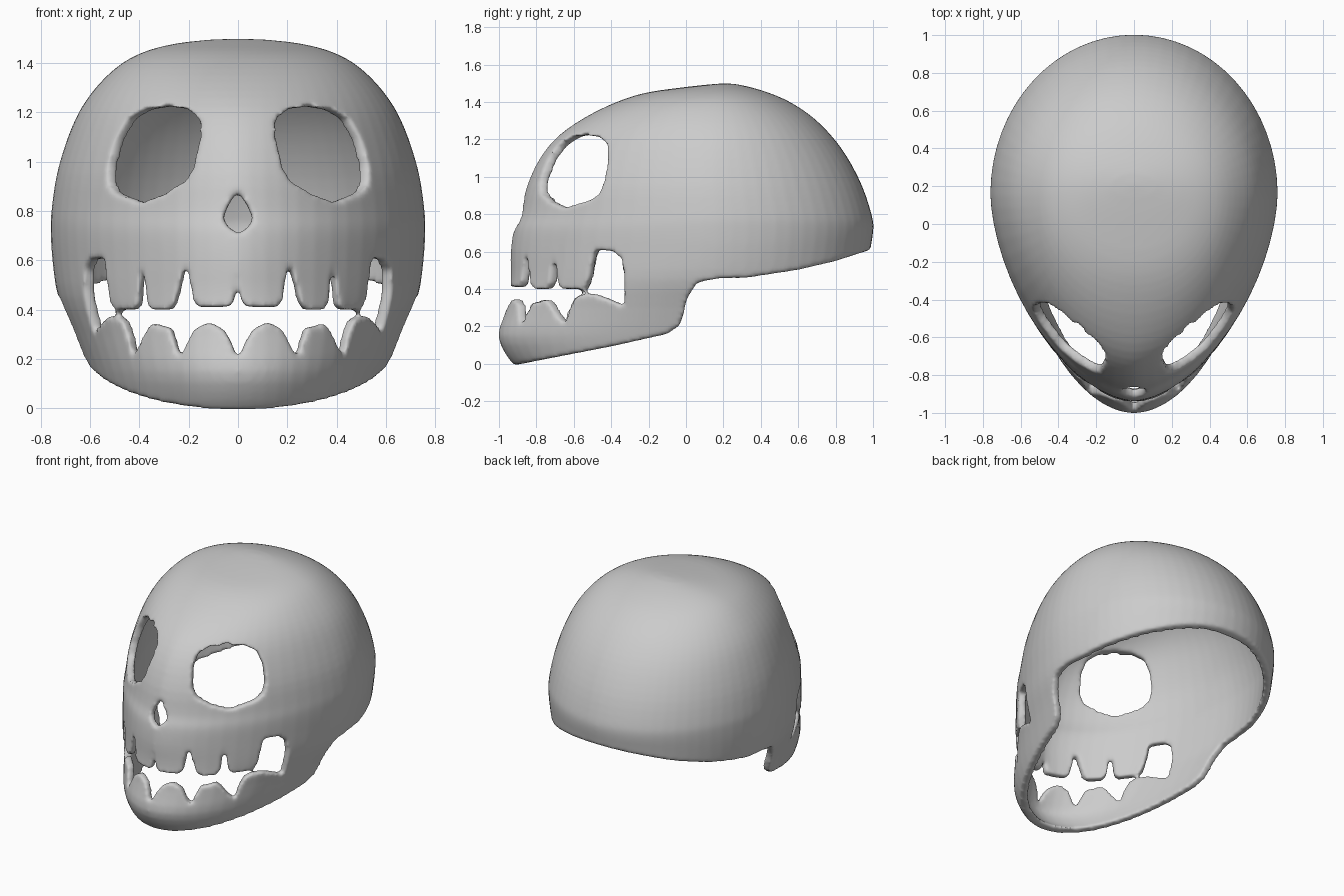
import bpy, bmesh
from math import cos, sin, tau, copysign

if "Cube" in bpy.data.objects:
    bpy.data.objects.remove(bpy.data.objects["Cube"])

# Horizontal sections: z, front y, back y, half width, y of widest point, front roundness
LEVELS = [
    (-.04, -.88, .97, .54, .15, 2.0), (.03, -.95, .97, .57, .15, 1.95),
    (.15, -1.003, .97, .615, .15, 1.9), (.30, -.965, .97, .672, .15, 1.83),
    (.45, -.94, .97, .73, .15, 1.75), (.60, -.937, .985, .753, .16, 1.7),
    (.72, -.92, 1.002, .76, .16, 1.7), (.80, -.887, .992, .757, .16, 1.7),
    (.95, -.85, .942, .735, .15, 1.7), (1.10, -.78, .865, .69, .15, 1.72),
    (1.22, -.68, .777, .635, .15, 1.78), (1.32, -.535, .675, .56, .15, 1.9),
    (1.40, -.37, .555, .47, .15, 2), (1.45, -.21, .44, .37, .16, 2),
    (1.48, 0, .34, .25, .18, 2), (1.495, .14, .27, .12, .20, 2)]
SEG, SUB = 64, 3


def new_object(name, bm):
    me = bpy.data.meshes.new(name)
    bm.to_mesh(me)
    bm.free()
    ob = bpy.data.objects.new(name, me)
    bpy.context.collection.objects.link(ob)
    return ob


def smooth_levels():
    rows, last = [], len(LEVELS) - 1
    for i in range(last):
        p = [LEVELS[min(max(i + k, 0), last)] for k in (-1, 0, 1, 2)]
        for s in range(SUB):
            t = s / SUB
            rows.append([.5 * (2*b + (c - a)*t + (2*a - 5*b + 4*c - d)*t*t
                               + (3*b - a - 3*c + d)*t**3) for a, b, c, d in zip(*p)])
    return rows + [LEVELS[-1]]


def ring(z, yf, yb, hw, yc, n):
    pts = []
    for k in range(SEG):
        c, s = cos(tau * k / SEG), sin(tau * k / SEG)
        e, depth = (2 / n, yc - yf) if s < 0 else (1, yb - yc)
        pts.append((hw * copysign(abs(c)**e, c), yc + depth * copysign(abs(s)**e, s), z))
    return pts


def front_y(x, z):
    for a, b in zip(LEVELS, LEVELS[1:]):
        if a[0] <= z <= b[0]:
            t = (z - a[0]) / (b[0] - a[0])
            _, yf, _, hw, yc, n = [u + (v - u) * t for u, v in zip(a, b)]
            return yc - (yc - yf) * max(0, 1 - (abs(x) / hw)**n)**(1 / n)


def opening_cutter(name, columns):
    """Columns of (x, low z, high z) on the face, pushed in and out through the wall."""
    bm = bmesh.new()
    loops = []
    for x, low, high in columns:
        loop = []
        for z, f in ((low, .8), (low, 1.2), (high, 1.2), (high, .8)):
            loop.append(bm.verts.new((x * f, -.1 + (front_y(x, z) + .1) * f, z)))
        loops.append(loop)
    for a, b in zip(loops, loops[1:]):
        for i in range(4):
            j = (i + 1) % 4
            bm.faces.new((a[i], a[j], b[j], b[i]))
    bm.faces.new(loops[0])
    bm.faces.new(loops[-1][::-1])
    bmesh.ops.recalc_face_normals(bm, faces=bm.faces)
    return new_object(name, bm)


def mirrored(cols):
    return [(-x, a, b) for x, a, b in cols[:0:-1]] + cols


# Skull shell: lofted sections, open below, given wall thickness
bm = bmesh.new()
loops = [[bm.verts.new(p) for p in ring(*row)] for row in smooth_levels()]
for a, b in zip(loops, loops[1:]):
    for i in range(SEG):
        j = (i + 1) % SEG
        bm.faces.new((a[i], a[j], b[j], b[i]))
tip = bm.verts.new((0, .21, 1.5))
for i in range(SEG):
    bm.faces.new((loops[-1][i], loops[-1][(i + 1) % SEG], tip))
skull = new_object("skull", bm)
wall = skull.modifiers.new("wall", 'SOLIDIFY')
wall.thickness, wall.offset = .05, -1

# Underside cutter: jaw line and base of the cranium in side profile
under = [(-1.3, -.006), (-.91, -.006), (-.4, .093), (-.1, .16), (-.035, .205), (-.015, .26),
         (.005, .35), (.06, .435), (.17, .457), (.32, .46), (.6, .503), (.8, .55), (.97, .605),
         (1.3, .73), (1.3, -.4), (-1.3, -.4)]
bm = bmesh.new()
base = bm.faces.new([bm.verts.new((-1, y, z)) for y, z in under])
ext = bmesh.ops.extrude_face_region(bm, geom=[base])
bmesh.ops.translate(bm, vec=(2, 0, 0),
                    verts=[v for v in ext["geom"] if isinstance(v, bmesh.types.BMVert)])
bmesh.ops.recalc_face_normals(bm, faces=bm.faces)
cutters = [new_object("underside_cutter", bm)]

# Eye sockets
eye = [(.155, 1.10, 1.17), (.185, .97, 1.195), (.215, .92, 1.215), (.30, .87, 1.225),
       (.39, .835, 1.21), (.45, .855, 1.175), (.50, .875, 1.09), (.53, .91, .98)]
cutters.append(opening_cutter("right_eye_cutter", eye))
cutters.append(opening_cutter("left_eye_cutter", [(-x, a, b) for x, a, b in eye]))

# Nose opening
nose = [(0, .71, .88), (.035, .73, .83), (.055, .755, .79), (.06, .765, .775)]
cutters.append(opening_cutter("nose_cutter", mirrored(nose)))

# Mouth: lower and upper tooth outlines
mouth = [(0, .20, .61), (.013, .23, .44), (.03, .27, .415), (.06, .32, .41), (.12, .35, .41),
         (.165, .33, .41), (.185, .315, .44), (.21, .265, .61), (.24, .20, .49),
         (.26, .27, .42), (.28, .325, .40), (.355, .345, .40), (.375, .32, .43),
         (.39, .29, .63), (.41, .25, .42), (.43, .21, .40), (.45, .30, .40),
         (.475, .36, .40), (.51, .375, .40), (.53, .375, .46), (.55, .36, .61),
         (.59, .31, .605), (.605, .37, .60), (.625, .48, .56)]
cutters.append(opening_cutter("mouth_cutter", mirrored(mouth)))

# Cut the openings
for c in cutters:
    c.hide_render = True
    cut = skull.modifiers.new(c.name, 'BOOLEAN')
    cut.operation, cut.solver, cut.object = 'DIFFERENCE', 'EXACT', c

# Round off every rim and tooth edge
even = skull.modifiers.new("even_mesh", 'REMESH')
even.mode, even.voxel_size = 'VOXEL', .013
soft = skull.modifiers.new("soft_edges", 'SMOOTH')
soft.factor, soft.iterations = .5, 6
bpy.context.view_layer.objects.active = skull
skull.select_set(True)
for m in list(skull.modifiers):
    bpy.ops.object.modifier_apply(modifier=m.name)
for c in cutters:
    bpy.data.objects.remove(c)
bpy.ops.object.shade_smooth()
